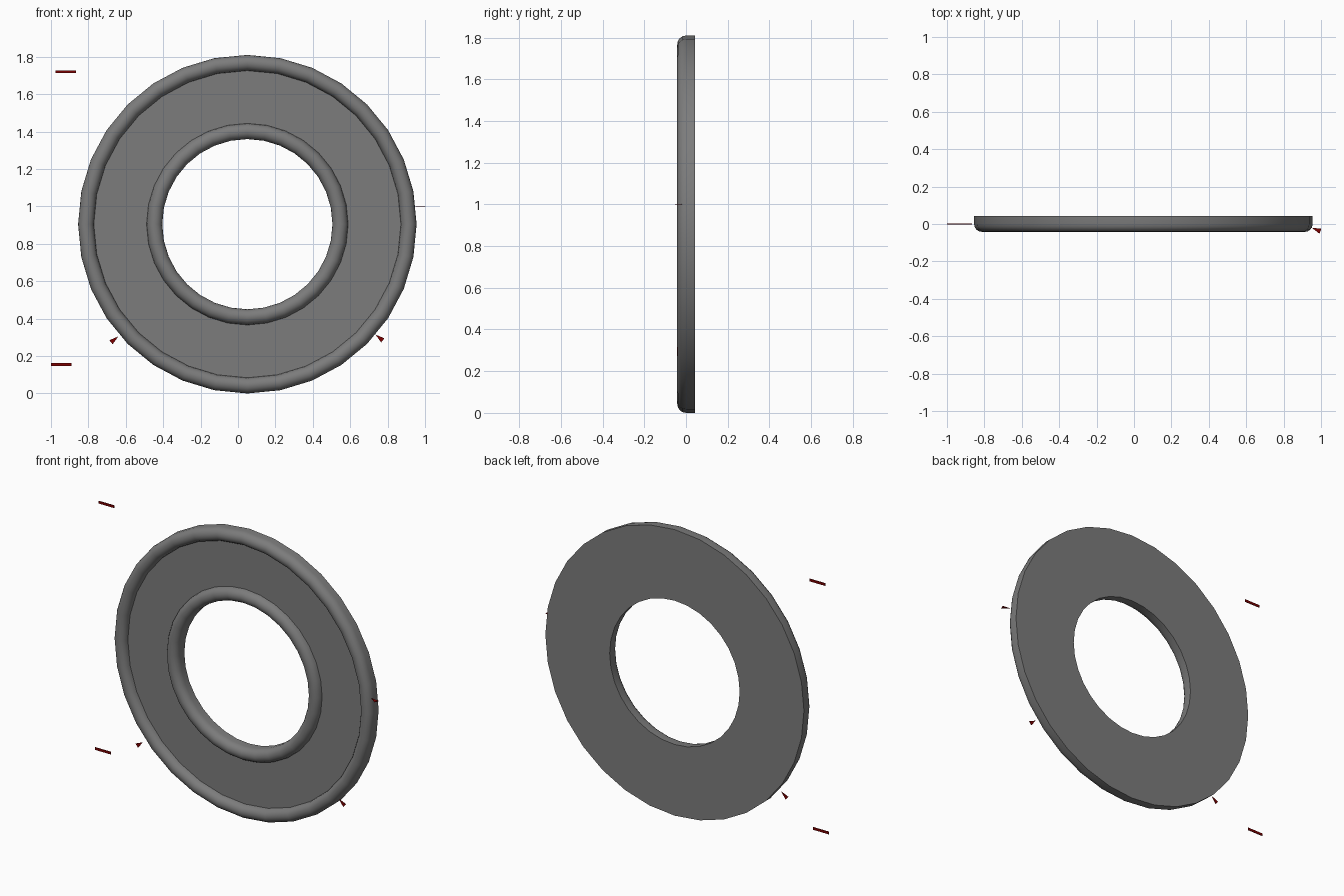
import bpy, math
from mathutils import Vector

cube = bpy.data.objects.get("Cube")
if cube:
    bpy.data.objects.remove(cube, do_unlink=True)


def material(name, rgb):
    m = bpy.data.materials.new(name)
    m.use_nodes = True
    m.diffuse_color = (*rgb, 1)
    m.node_tree.nodes["Principled BSDF"].inputs["Base Color"].default_value = (*rgb, 1)
    return m


grey = material("steel grey", (0.2, 0.2, 0.2))
red = material("dark red", (0.2, 0.0, 0.0))


def make(name, verts, faces, mat):
    me = bpy.data.meshes.new(name)
    me.from_pydata(verts, [], faces)
    me.materials.append(mat)
    ob = bpy.data.objects.new(name, me)
    bpy.context.collection.objects.link(ob)
    return ob


CENTRE = Vector((0.05, 0, 0.905))
R_OUT, R_IN, BEAD, BACK = 0.905, 0.455, 0.042, 0.042
SEGMENTS = 32


def bead(r_mid, steps=8):
    """Half-round rim section, from its outer to its inner edge."""
    return [(r_mid + BEAD * math.cos(math.pi * i / steps),
             -BEAD * math.sin(math.pi * i / steps)) for i in range(steps + 1)]


# Washer: closed section with a bead on each rim, turned about the y axis
section = [(R_OUT, BACK)] + bead(R_OUT - BEAD) + bead(R_IN + BEAD) + [(R_IN, BACK)]
n = len(section)
verts = []
for s in range(SEGMENTS):
    a = math.tau * s / SEGMENTS
    verts += [CENTRE + Vector((r * math.cos(a), y, r * math.sin(a))) for r, y in section]
faces = []
for s in range(SEGMENTS):
    t = (s + 1) % SEGMENTS
    for i in range(n):
        j = (i + 1) % n
        faces.append((s * n + i, s * n + j, t * n + j, t * n + i))
washer = make("washer_ring", verts, faces, grey)
bpy.ops.object.select_all(action='DESELECT')
washer.select_set(True)
bpy.context.view_layer.objects.active = washer
bpy.ops.object.mode_set(mode='EDIT')
bpy.ops.mesh.select_all(action='SELECT')
bpy.ops.mesh.normals_make_consistent(inside=False)
bpy.ops.object.mode_set(mode='OBJECT')
bpy.ops.object.shade_smooth_by_angle(angle=math.radians(40))


def pointer(name, tip, direction, side, length=0.05, half=0.014, thick=0.003):
    """Thin flat triangle whose tip touches the rim."""
    tip, d, w = Vector(tip), Vector(direction).normalized(), Vector(side).normalized()
    up = d.cross(w) * thick / 2
    tri = [tip, tip + d * length + w * half, tip + d * length - w * half]
    make(name, [p - up for p in tri] + [p + up for p in tri],
         [(2, 1, 0), (3, 4, 5), (0, 1, 4, 3), (1, 2, 5, 4), (2, 0, 3, 5)], red)


# Pointers around the rim
pointer("right_low_pointer", (-0.64, -0.04, 0.305), (-1, 0, -0.8), (0.8, 0, -1))
pointer("left_low_pointer", (0.735, -0.04, 0.315), (1, 0, -0.8), (0.8, 0, 1))
pointer("left_side_pointer", (0.95, -0.02, 1.0), (1, -0.4, 0), (0.4, 1, 0))

# Plain marker bars beside the ring
for name, x, z in (("upper_marker_bar", -0.92, 1.72), ("lower_marker_bar", -0.945, 0.155)):
    bpy.ops.mesh.primitive_cube_add(size=1, location=(x, 0, z))
    bar = bpy.context.object
    bar.name = name
    bar.scale = (0.11, 0.004, 0.016)
    bar.data.materials.append(red)
